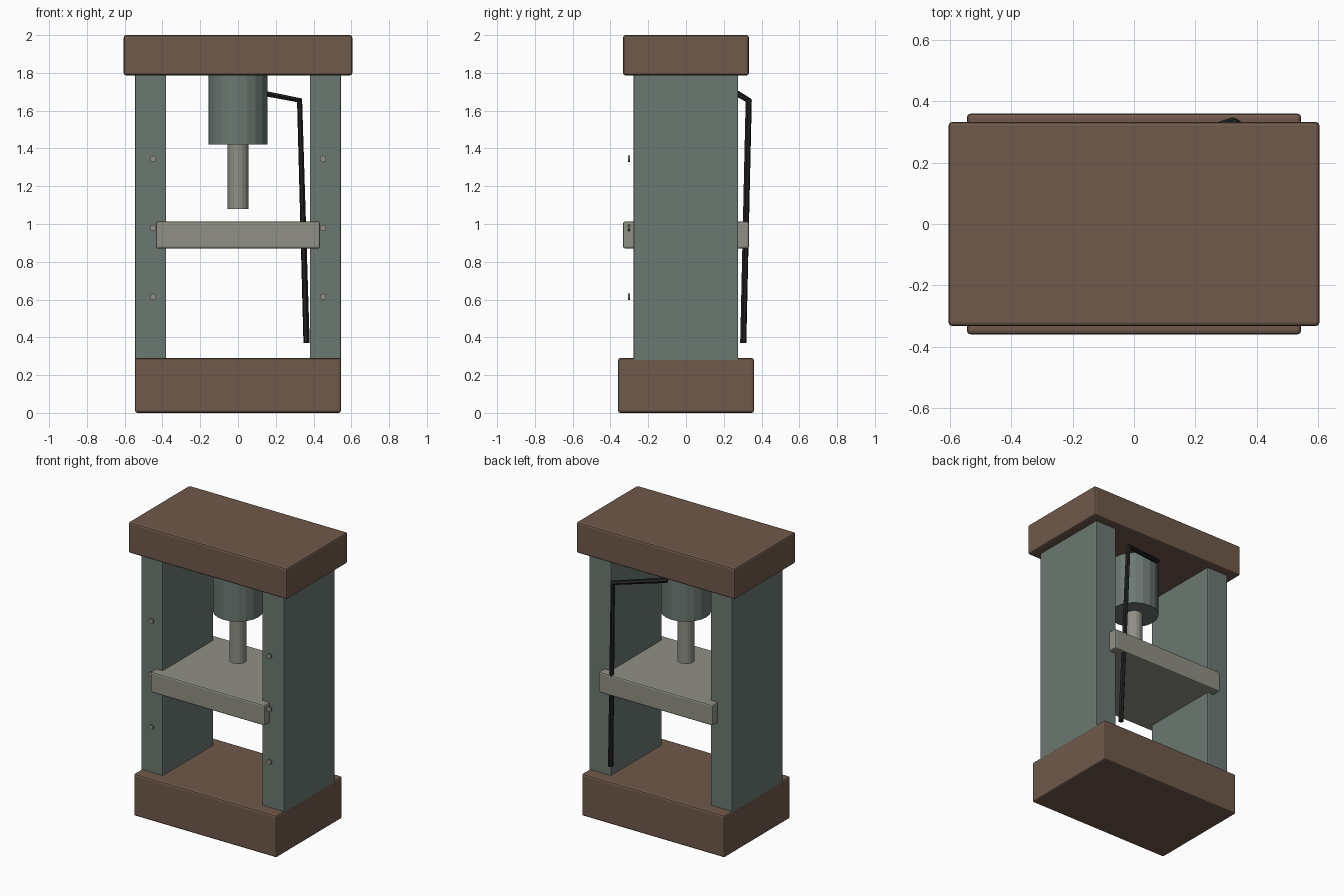
import bpy, math

if "Cube" in bpy.data.objects:
    bpy.data.objects.remove(bpy.data.objects["Cube"])


def material(name, rgb):
    m = bpy.data.materials.new(name)
    m.diffuse_color = (*rgb, 1)
    m.use_nodes = True
    m.node_tree.nodes["Principled BSDF"].inputs["Base Color"].default_value = m.diffuse_color
    return m


BROWN = material("brown_paint", (0.16, 0.10, 0.07))
GREEN = material("grey_green_paint", (0.15, 0.19, 0.17))
STEEL = material("steel", (0.28, 0.28, 0.24))
RUBBER = material("black_rubber", (0.015, 0.015, 0.015))


def box(name, lo, hi, mat, bevel):
    bpy.ops.mesh.primitive_cube_add(size=1, location=[(a + b) / 2 for a, b in zip(lo, hi)])
    ob = bpy.context.object
    ob.name = name
    ob.scale = [b - a for a, b in zip(lo, hi)]
    bpy.ops.object.transform_apply(location=False, rotation=False, scale=True)
    ob.data.materials.append(mat)
    mod = ob.modifiers.new("bevel", 'BEVEL')
    mod.width = bevel
    mod.segments = 2
    return ob


def cylinder(name, r, depth, loc, mat, sides, rot=(0, 0, 0)):
    bpy.ops.mesh.primitive_cylinder_add(vertices=sides, radius=r, depth=depth,
                                        location=loc, rotation=rot)
    ob = bpy.context.object
    ob.name = name
    ob.data.materials.append(mat)
    return ob


# Frame: base, crown and two columns
box("base", (-0.545, -0.36, 0), (0.545, 0.36, 0.29), BROWN, 0.012)
box("crown", (-0.605, -0.333, 1.787), (0.605, 0.333, 2.0), BROWN, 0.012)
for side, s in (("left", -1), ("right", 1)):
    xs = sorted((s * 0.38, s * 0.545))
    box(side + "_column", (xs[0], -0.278, 0.275), (xs[1], 0.276, 1.80), GREEN, 0.006)
    # Bolt heads just ahead of each column
    for i, z in enumerate((0.615, 0.98, 1.345)):
        cylinder(f"{side}_bolt_{i + 1}", 0.017, 0.012, (s * 0.45, -0.302, z),
                 STEEL, 10, (math.pi / 2, 0, 0))

# Work table
box("table", (-0.435, -0.333, 0.87), (0.435, 0.333, 1.013), STEEL, 0.01)

# Hydraulic cylinder and ram
cylinder("hydraulic_cylinder", 0.157, 0.38, (0, 0, 1.61), GREEN, 20)
cylinder("ram", 0.055, 0.36, (0, 0, 1.26), STEEL, 16)

# Hydraulic hose, bent once behind the table
curve = bpy.data.curves.new("hose", 'CURVE')
curve.dimensions = '3D'
curve.bevel_depth = 0.017
curve.bevel_resolution = 1
curve.use_fill_caps = True
path = [(-0.01, 0.22, 1.72), (0.326, 0.332, 1.655), (0.363, 0.303, 0.37)]
spline = curve.splines.new('POLY')
spline.points.add(len(path) - 1)
for p, co in zip(spline.points, path):
    p.co = (*co, 1)
spline.use_smooth = False
hose = bpy.data.objects.new("hose", curve)
curve.materials.append(RUBBER)
bpy.context.collection.objects.link(hose)
